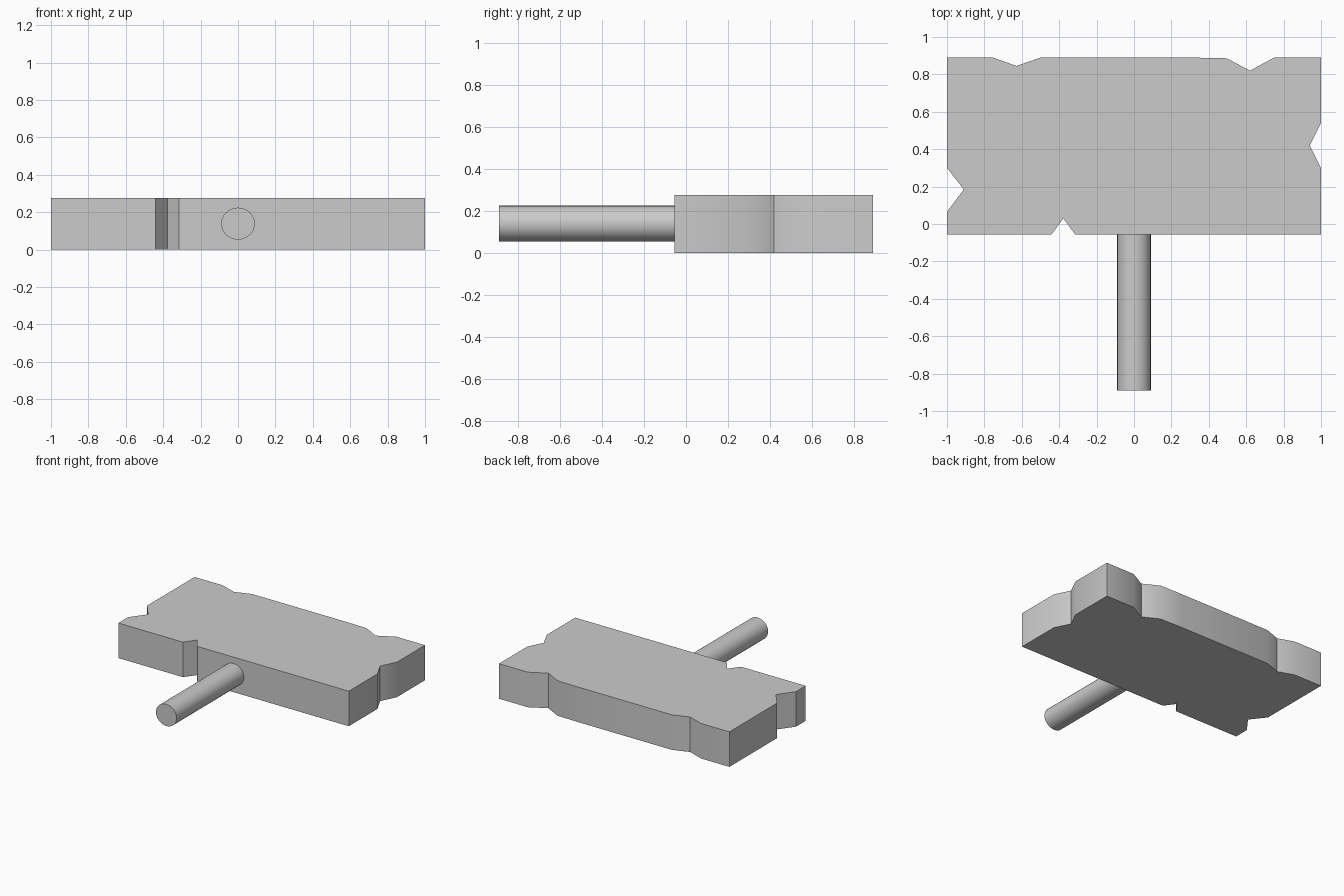
import bpy, bmesh, math
from mathutils import Matrix

if "Cube" in bpy.data.objects:
    bpy.data.objects.remove(bpy.data.objects["Cube"])

HEIGHT = 0.275
FRONT, BACK = -0.055, 0.89


def finish(name, bm):
    bmesh.ops.recalc_face_normals(bm, faces=bm.faces)
    mesh = bpy.data.meshes.new(name)
    bm.to_mesh(mesh)
    bm.free()
    obj = bpy.data.objects.new(name, mesh)
    bpy.context.collection.objects.link(obj)
    bpy.context.view_layer.objects.active = obj
    obj.select_set(True)
    bpy.ops.object.shade_smooth_by_angle(angle=math.radians(30))
    obj.select_set(False)
    return obj


# Sign board: notched outline, counter-clockwise, extruded upward
outline = [
    (-1, FRONT), (-0.44, FRONT), (-0.378, 0.03), (-0.315, FRONT), (1, FRONT),
    (1, 0.30), (0.94, 0.42), (1, 0.54), (1, BACK),
    (0.75, BACK), (0.62, 0.82), (0.495, 0.886), (0.30, BACK),
    (-0.50, BACK), (-0.628, 0.845), (-0.755, BACK), (-1, BACK),
    (-1, 0.30), (-0.91, 0.185), (-1, 0.065),
]
bm = bmesh.new()
base = bm.faces.new([bm.verts.new((x, y, 0)) for x, y in outline])
top = bmesh.ops.extrude_face_region(bm, geom=[base], use_keep_orig=True)["geom"]
bmesh.ops.translate(bm, vec=(0, 0, HEIGHT),
                    verts=[v for v in top if isinstance(v, bmesh.types.BMVert)])
finish("sign_board", bm)

# Post: slightly flattened rod running from the board's front edge
y0, y1 = -0.89, FRONT
bm = bmesh.new()
bmesh.ops.create_cone(bm, cap_ends=True, segments=32, radius1=1, radius2=1, depth=1,
                      matrix=Matrix.Translation((0, (y0 + y1) / 2, 0.139))
                      @ Matrix.Diagonal((0.09, y1 - y0, 0.0855, 1))
                      @ Matrix.Rotation(math.radians(90), 4, 'X'))
finish("post", bm)
